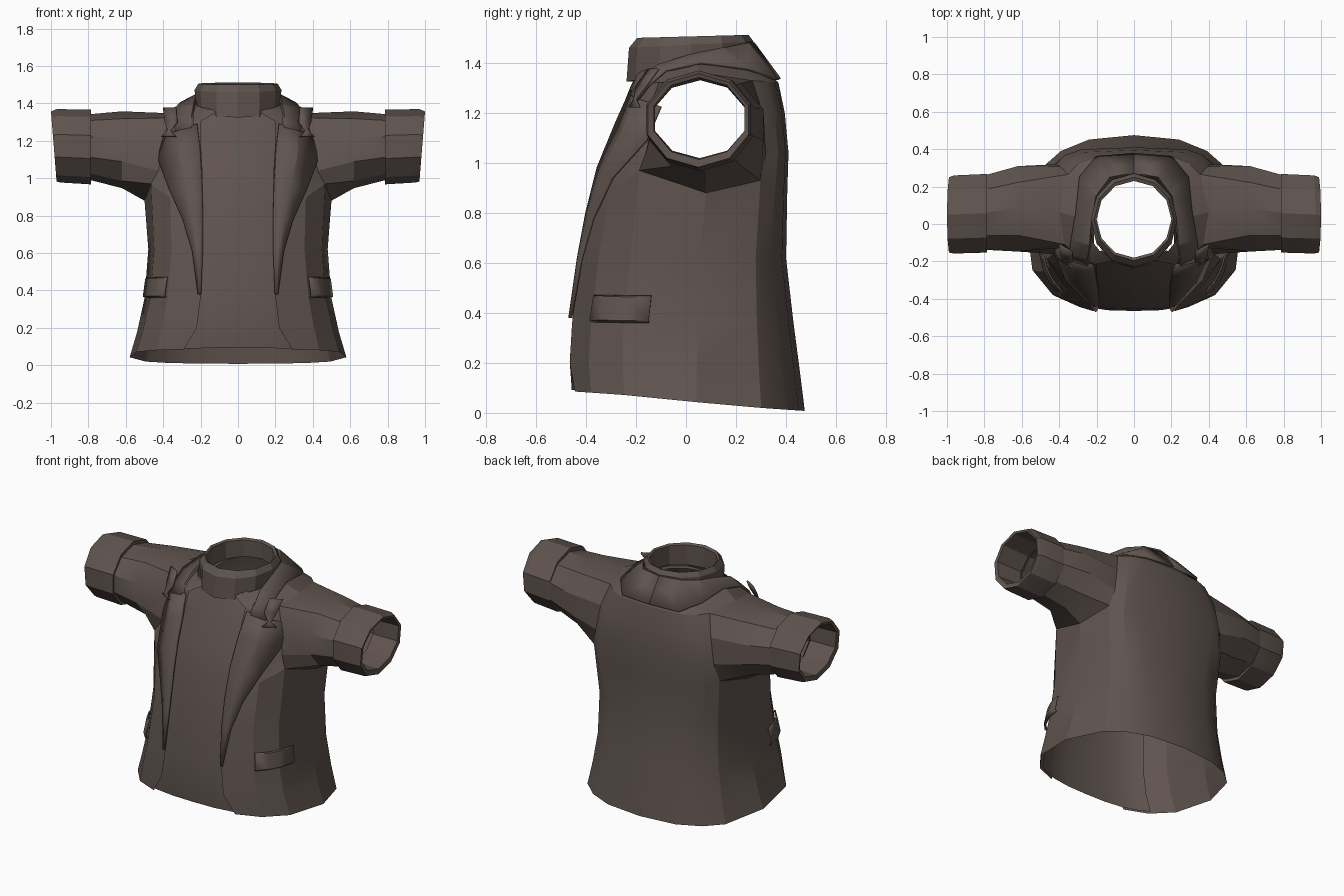
import bpy, bmesh, math
from math import sin, cos, radians, asin, pi

if "Cube" in bpy.data.objects:
    bpy.data.objects.remove(bpy.data.objects["Cube"])

cloth = bpy.data.materials.new("dark taupe cloth")
cloth.use_nodes = True
cloth.diffuse_color = (0.117, 0.089, 0.078, 1)
bsdf = cloth.node_tree.nodes["Principled BSDF"]
bsdf.inputs["Base Color"].default_value = cloth.diffuse_color
bsdf.inputs["Roughness"].default_value = 0.9

# Body levels: z front, z side, z back, half width, front depth, back depth,
# opening half width, front roundness, back roundness
LEVELS = [
    (.087, .05, .008, .58, .47, .475, .29, .72, .82),
    (.2, .18, .17, .54, .478, .455, .22, .7, .8),
    (.36, .36, .36, .5, .468, .43, .2, .7, .75),
    (.62, .62, .62, .48, .437, .4, .19, .75, .65),
    (.9, .88, .88, .5, .385, .405, .19, .8, .55),
    (1.04, 1.04, 1.04, .46, .345, .41, .19, .85, .45),
    (1.2, 1.2, 1.2, .43, .275, .395, .2, .85, .45),
    (1.3, 1.355, 1.32, .4, .235, .37, .2, .85, .6),
    (1.36, 1.43, 1.43, .24, .205, .27, .1, .85, .85),
]
ARMHOLE = (4, 7)


def body_point(level, t):
    """Point on a body level at angle t, from 0 at the front to pi at the back."""
    zf, zs, zb, w, yf, yb, _, rf, rb = level
    c, s = cos(t), abs(sin(t))
    z_end, depth, power = (zf, -yf, rf) if c > 0 else (zb, yb, rb)
    z = zs + (z_end - zs) * abs(c) ** .6
    x = w * s ** power if s > 1e-6 else 0
    return (x, depth * abs(c) ** power, z)


def level_at(z):
    """Blend the two levels around height z."""
    for a, b in zip(LEVELS, LEVELS[1:]):
        if z <= b[0]:
            f = max(0, (z - a[0]) / (b[0] - a[0]))
            return [p + (q - p) * f for p, q in zip(a, b)]
    return LEVELS[-1]


def angle_for(level, x):
    return asin(min(1, (x / level[3]) ** (1 / level[7])))


def off_body(z, t, out):
    """Point lying just off the cloth at height z and angle t."""
    x, y, _ = body_point(level_at(z), t)
    return (x + out * sin(t), y - out * cos(t), z)


def loft(bm, rows, close=False):
    rows = [[bm.verts.new(p) for p in row] for row in rows]
    for a, b in zip(rows, rows[1:]):
        n = len(a)
        for i in range(n if close else n - 1):
            j = (i + 1) % n
            bm.faces.new((a[i], a[j], b[j], b[i]))
    return rows


def finish(name, bm, mirror=True, thick=0):
    bmesh.ops.recalc_face_normals(bm, faces=bm.faces[:])
    me = bpy.data.meshes.new(name)
    bm.to_mesh(me)
    bm.free()
    me.materials.append(cloth)
    ob = bpy.data.objects.new(name, me)
    bpy.context.collection.objects.link(ob)
    for o in bpy.context.selected_objects:
        o.select_set(False)
    ob.select_set(True)
    bpy.context.view_layer.objects.active = ob
    bpy.ops.object.shade_smooth_by_angle(angle=radians(22))
    if thick:
        solid = ob.modifiers.new("thickness", 'SOLIDIFY')
        solid.thickness = thick
        solid.offset = 0
    if mirror:
        ob.modifiers.new("mirror", 'MIRROR')


def sleeve_ring(x, y0, y1, z0, z1, lean=0, n=10):
    """Ring around the arm, spanning y0..y1 and z0..z1, leaning in at the bottom."""
    cy, cz, ry, rz = (y0 + y1) / 2, (z0 + z1) / 2, (y1 - y0) / 2, (z1 - z0) / 2
    ring = []
    for i in range(n):
        a = 2 * pi * (i + .5) / n
        ring.append((x - lean * (1 - sin(a)) / 2, cy + ry * cos(a) * 1.04, cz + rz * sin(a) * 1.04))
    return ring


# Jacket body with the armhole left open and joined to the sleeve
bm = bmesh.new()
rows = []
for lv in LEVELS:
    angles = [angle_for(lv, lv[6])] + [radians(d) for d in (42, 66, 93, 125, 142, 160, 180)]
    rows.append([body_point(lv, t) for t in angles])
grid = loft(bm, rows)
lo, hi = ARMHOLE
grid[lo][2].co.z = .97
grid[lo][4].co.z = .93
hole = {v for row in grid[lo:hi + 1] for v in row[2:5]}
bmesh.ops.delete(bm, geom=[f for f in bm.faces if all(v in hole for v in f.verts)], context='FACES')
rim = [e for e in bm.edges if e.is_boundary and all(v in hole for v in e.verts)]
arm = loft(bm, [sleeve_ring(.62, -.15, .312, .955, 1.35),
                sleeve_ring(.8, -.14, .262, 1.0, 1.335)], close=True)
start = set(arm[0])
first = [e for e in bm.edges if all(v in start for v in e.verts)]
bmesh.ops.bridge_loops(bm, edges=rim + first)
finish("jacket_body", bm)

# Turned back cuffs
bm = bmesh.new()
loft(bm, [
    sleeve_ring(.79, -.13, .25, 1.01, 1.325),
    sleeve_ring(.785, -.155, .27, .975, 1.36),
    sleeve_ring(.97, -.16, .262, .985, 1.362, .02),
    sleeve_ring(1, -.155, .252, .99, 1.35, .03),
    sleeve_ring(.995, -.13, .235, 1.02, 1.335, .03),
    sleeve_ring(.8, -.125, .235, 1.025, 1.325),
], close=True)
finish("sleeve_cuff", bm)

# Shirt front under the open jacket
bm = bmesh.new()
rows = []
for lv in LEVELS:
    rows.append([(x * .97, y + .013, z + .005) for x, y, z in
                 (body_point(lv, radians(d)) for d in (0, 9, 22, 34, 44))])
loft(bm, rows)
finish("shirt_front", bm)


def neck_ring(w, y0, y1, zf, zb, n=12):
    ring = []
    for i in range(n):
        a = 2 * pi * i / n
        f = (1 - cos(a)) / 2
        ring.append((w * sin(a), (y0 + y1) / 2 - (y1 - y0) / 2 * cos(a), zf + (zb - zf) * f))
    return ring


# High shirt neck with a rolled rim
bm = bmesh.new()
loft(bm, [
    neck_ring(.2, -.2, .25, 1.325, 1.4),
    neck_ring(.225, -.238, .27, 1.325, 1.41),
    neck_ring(.232, -.228, .27, 1.46, 1.485),
    neck_ring(.212, -.195, .25, 1.5, 1.512),
    neck_ring(.2, -.18, .23, 1.49, 1.505),
    neck_ring(.2, -.18, .23, 1.36, 1.4),
], close=True)
finish("shirt_neck", bm, mirror=False)

# Jacket collar: stand, fold and fall, wrapping from the back to the chest
bm = bmesh.new()
loft(bm, [
    [(0, .25, 1.41), (0, .275, 1.475), (0, .375, 1.335)],
    [(.12, .22, 1.41), (.13, .25, 1.475), (.2, .36, 1.335)],
    [(.19, .12, 1.4), (.205, .15, 1.455), (.29, .25, 1.375)],
    [(.22, .0, 1.39), (.23, .02, 1.43), (.31, .06, 1.4)],
    [(.22, -.1, 1.35), (.24, -.11, 1.39), (.335, -.08, 1.37)],
    [(.215, -.18, 1.3), (.25, -.18, 1.33), (.345, -.15, 1.31)],
    [(.21, -.22, 1.26), (.25, -.22, 1.27), (.335, -.195, 1.25)],
])
finish("jacket_collar", bm, thick=.012)

# Lapels: inner edge x, outer edge x, height of each edge
bm = bmesh.new()
rows = []
for xi, xo, zi, zo in [(.215, .405, 1.29, 1.225), (.2, .415, 1.16, 1.09), (.19, .36, .98, .94),
                       (.185, .29, .8, .78), (.185, .24, .62, .61), (.195, .21, .38, .38)]:
    row = []
    for f, out in ((0, .008), (.5, .014), (1, .008)):
        x, z = xi + (xo - xi) * f, zi + (zo - zi) * f
        row.append(off_body(z, angle_for(level_at(z), x), out))
    rows.append(row)
loft(bm, rows)
finish("lapel", bm, thick=.01)

# Small folded tips at the lapel notches
bm = bmesh.new()
loft(bm, [[(.33, -.15, 1.375), (.4, -.11, 1.375)],
          [(.325, -.2, 1.3), (.39, -.165, 1.3)],
          [(.36, -.205, 1.255), (.375, -.2, 1.255)],
          [(.33, -.23, 1.222), (.41, -.185, 1.222)]])
finish("notch_tip", bm, thick=.01)

# Pocket flaps following the hips
bm = bmesh.new()
rows = []
for z, out in ((.475, .002), (.47, .008), (.378, .014), (.37, .002)):
    rows.append([off_body(z - d / 9000, radians(d), out) for d in (43, 55, 67, 79)])
loft(bm, rows)
finish("pocket_flap", bm, thick=.006)
